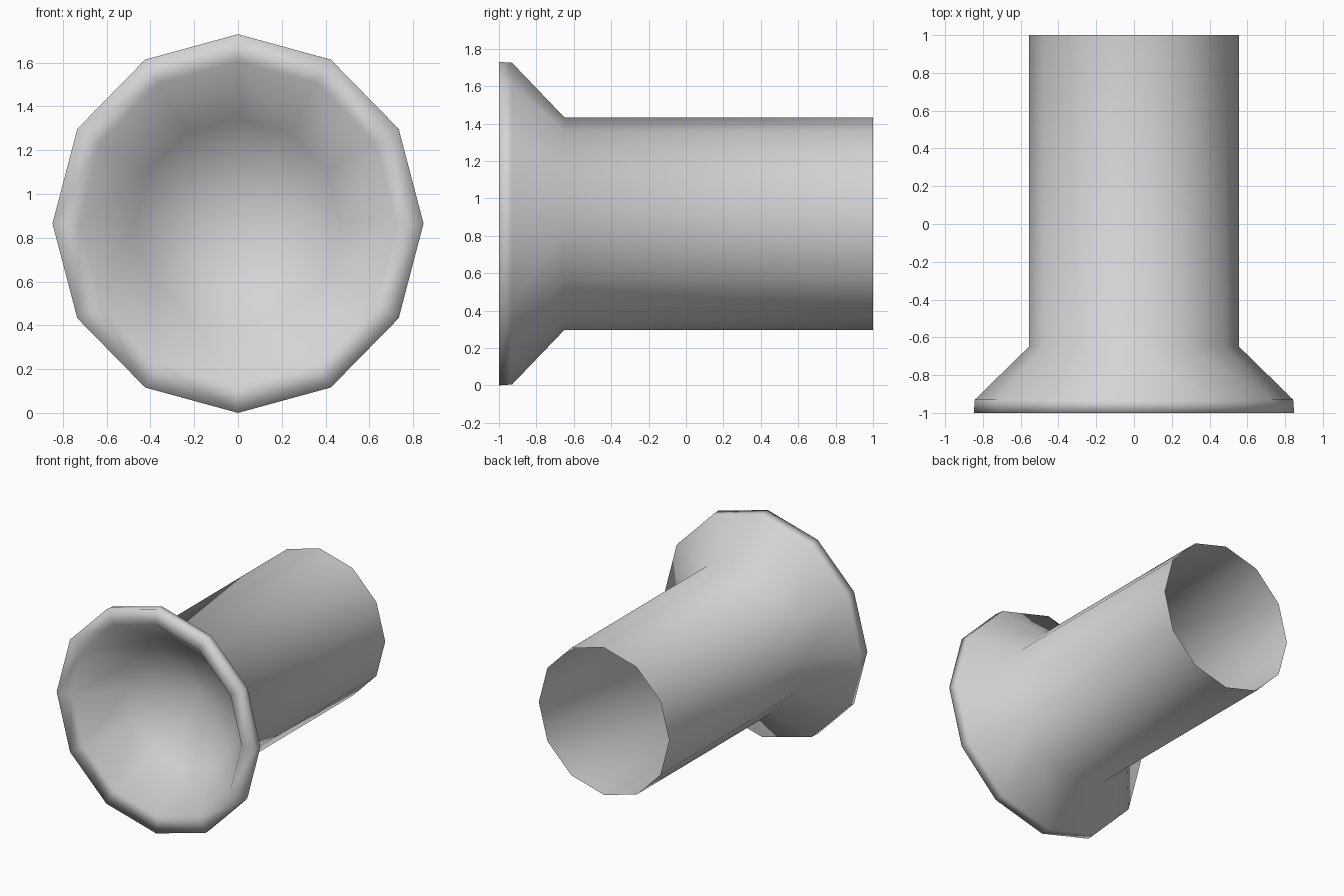
import bpy, bmesh
from math import sin, cos, pi

cube = bpy.data.objects.get("Cube")
if cube:
    bpy.data.objects.remove(cube, do_unlink=True)

SIDES = 12
CENTRE_Z = 0.865
X_SCALE = 0.98  # slightly narrower than tall

# One flat grey for everything
grey = bpy.data.materials.new("light_grey")
grey.use_nodes = True
colour = (0.66, 0.66, 0.66, 1)
grey.diffuse_color = colour
grey.node_tree.nodes["Principled BSDF"].inputs["Base Color"].default_value = colour

# Profile as (radius, y): open tube, flare, rim, then the dish inside the bell
profile = [(0.568, 1), (0.568, -0.65), (0.86, -0.93), (0.865, -1),
           (0.74, -0.99), (0.48, -0.68)]
DISH_BOTTOM = -0.45

bm = bmesh.new()
rings = []
for radius, y in profile:
    angles = [2 * pi * i / SIDES for i in range(SIDES)]
    rings.append([bm.verts.new((X_SCALE * radius * sin(a), y,
                                CENTRE_Z + radius * cos(a))) for a in angles])

# Walls between neighbouring rings
for near, far in zip(rings, rings[1:]):
    for i in range(SIDES):
        j = (i + 1) % SIDES
        bm.faces.new((near[i], near[j], far[j], far[i]))

# Pointed bottom of the dish
hub = bm.verts.new((0, DISH_BOTTOM, CENTRE_Z))
for i in range(SIDES):
    bm.faces.new((rings[-1][i], rings[-1][(i + 1) % SIDES], hub))

# Outward normals: the tube's top face should look up
bm.normal_update()
if max(bm.faces, key=lambda f: f.calc_center_median().y + f.calc_center_median().z).normal.z < 0:
    bmesh.ops.reverse_faces(bm, faces=bm.faces)
for face in bm.faces:
    face.smooth = True

mesh = bpy.data.meshes.new("flared_tube")
bm.to_mesh(mesh)
bm.free()
mesh.materials.append(grey)
bpy.context.collection.objects.link(bpy.data.objects.new("flared_tube", mesh))
